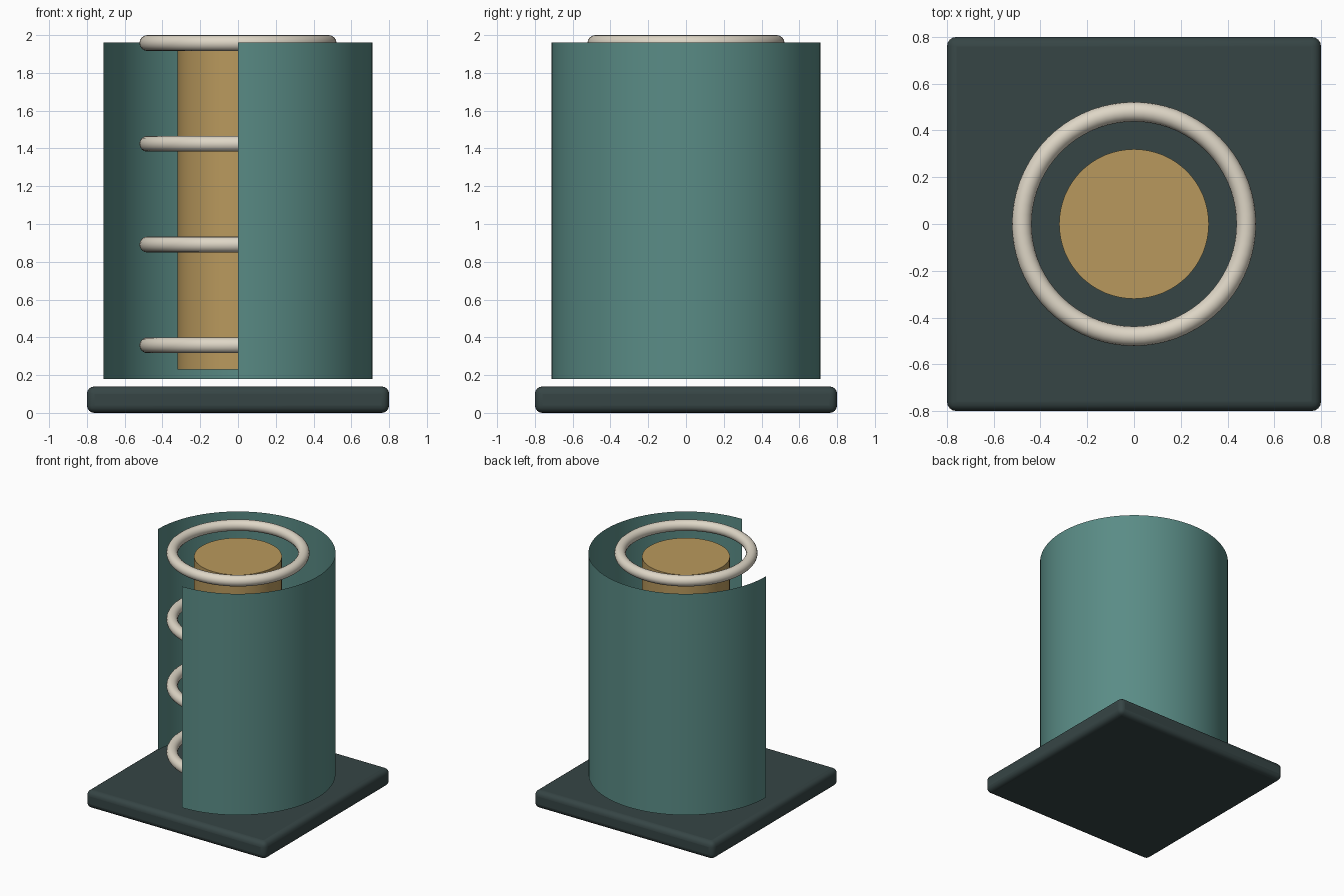
import bpy, bmesh, math

if "Cube" in bpy.data.objects:
    bpy.data.objects.remove(bpy.data.objects["Cube"])


def material(name, rgb):
    # sRGB 0-255 to linear
    lin = [((c / 255 + 0.055) / 1.055) ** 2.4 for c in rgb]
    m = bpy.data.materials.new(name)
    m.diffuse_color = (*lin, 1)
    m.use_nodes = True
    m.node_tree.nodes["Principled BSDF"].inputs["Base Color"].default_value = m.diffuse_color
    return m


slate = material("dark_slate", (54, 69, 69))
teal = material("teal", (90, 140, 134))
gold = material("ochre", (185, 153, 93))
cream = material("cream", (222, 214, 198))


def finish(name, mat):
    ob = bpy.context.object
    ob.name = name
    ob.data.materials.append(mat)
    bpy.ops.object.shade_smooth_by_angle(angle=math.radians(35))
    return ob


# Square base plate with rounded edges
bpy.ops.mesh.primitive_cube_add(size=1, location=(0, 0, 0.07))
base = bpy.context.object
base.scale = (1.6, 1.6, 0.14)
bpy.ops.object.transform_apply(location=False, rotation=False, scale=True)
bev = base.modifiers.new("rounded_edges", 'BEVEL')
bev.width = 0.04
bev.segments = 4
finish("base_plate", slate)

# Inner core
bpy.ops.mesh.primitive_cylinder_add(vertices=64, radius=0.32, depth=1.7,
                                    location=(0, 0, 1.08))
finish("core", gold)

# Thin outer shell, open over the front-left quarter
STEPS = 72
bm = bmesh.new()
prev = None
for i in range(STEPS + 1):
    a = -math.pi / 2 + 1.5 * math.pi * i / STEPS
    x, y = 0.711 * math.cos(a), 0.711 * math.sin(a)
    pair = [bm.verts.new((x, y, z)) for z in (0.18, 1.96)]
    if prev:
        bm.faces.new((prev[0], pair[0], pair[1], prev[1]))
    prev = pair
mesh = bpy.data.meshes.new("outer_shell")
bm.to_mesh(mesh)
bm.free()
shell = bpy.data.objects.new("outer_shell", mesh)
bpy.context.collection.objects.link(shell)
bpy.ops.object.select_all(action='DESELECT')
shell.select_set(True)
bpy.context.view_layer.objects.active = shell
finish("outer_shell", teal)

# Four evenly stacked rings
for i in range(4):
    bpy.ops.mesh.primitive_torus_add(major_radius=0.48, minor_radius=0.042,
                                     major_segments=72, minor_segments=16,
                                     location=(0, 0, 0.358 + i * 0.5333))
    finish(f"ring_{i + 1}", cream)
